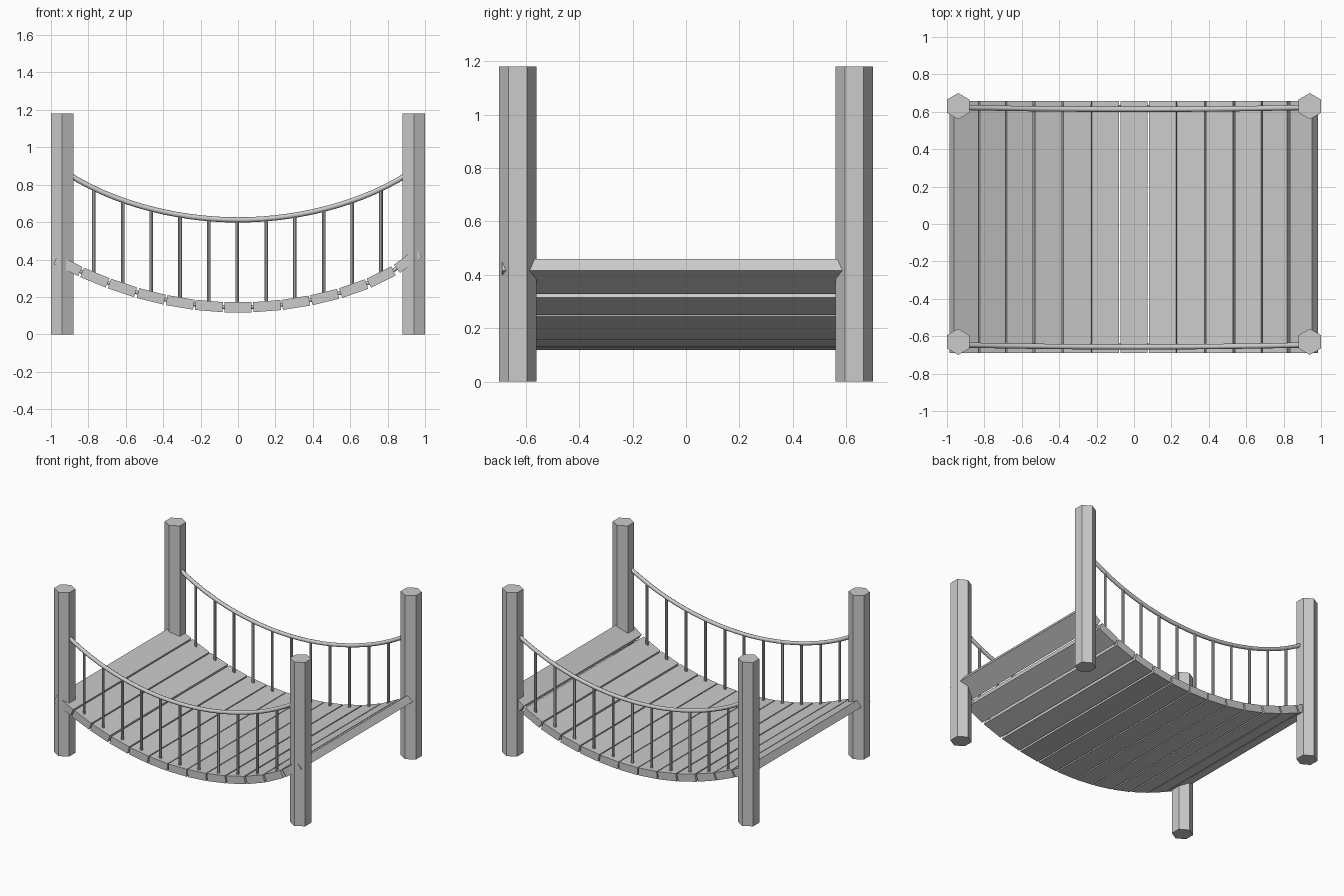
import bpy, math

if "Cube" in bpy.data.objects:
    bpy.data.objects.remove(bpy.data.objects["Cube"])

PITCH = 0.1545
FRONT_Y, BACK_Y = -0.645, 0.625


def deck_z(x):
    # sag of the deck, a little steeper towards the right end
    if x < 0:
        return 0.145 + 0.27 * x**2
    return 0.145 + 0.25 * x**2 + 0.075 * x**6


def rail_z(x):
    return 0.612 + 0.27 * x**2 + 0.04 * x**6


def rail_y(x, y):
    return y - 0.012 * (1 - x * x)


def cylinder(name, x, y, z0, z1, radius, sides, turn=0.0):
    bpy.ops.mesh.primitive_cylinder_add(vertices=sides, radius=radius, depth=z1 - z0,
                                        location=(x, y, (z0 + z1) / 2), rotation=(0, 0, turn))
    bpy.context.object.name = name


def tube(name, points, radius):
    curve = bpy.data.curves.new(name, 'CURVE')
    curve.dimensions = '3D'
    curve.bevel_depth = radius
    curve.bevel_resolution = 2
    curve.use_fill_caps = True
    spline = curve.splines.new('POLY')
    spline.points.add(len(points) - 1)
    for point, co in zip(spline.points, points):
        point.co = (*co, 1)
    bpy.context.collection.objects.link(bpy.data.objects.new(name, curve))


# hexagonal corner posts
for sx in (-1, 1):
    for sy in (-1, 1):
        cylinder("post", sx * 0.94, sy * 0.63, 0, 1.18, 0.07, 6)

# sagging deck planks, evenly spaced along the arc
for i in range(-6, 7):
    x = i * PITCH
    if abs(i) == 6:
        x = math.copysign(0.909, i)
    elif abs(i) == 5:
        x = math.copysign(0.765, i)
    slope = (deck_z(x + 0.001) - deck_z(x - 0.001)) / 0.002
    bpy.ops.mesh.primitive_cube_add(size=1, location=(x, -0.016, deck_z(x)),
                                    rotation=(0, -math.atan(slope), 0))
    plank = bpy.context.object
    plank.name = "plank"
    plank.scale = (0.147, 1.345, 0.054)

# handrails, deck ropes and balusters on both sides
for side, y in (("front", FRONT_Y), ("back", BACK_Y)):
    xs = [-0.92 + 1.84 * k / 28 for k in range(29)]
    tube(side + "_handrail", [(x, rail_y(x, y), rail_z(x)) for x in xs], 0.014)
    tube(side + "_deck_rope", [(x, y, deck_z(x)) for x in xs], 0.01)
    for i in range(-5, 6):
        x = i * 0.1535 - 0.003
        cylinder(side + "_baluster", x, rail_y(x, y), deck_z(x), rail_z(x), 0.0095, 8)
